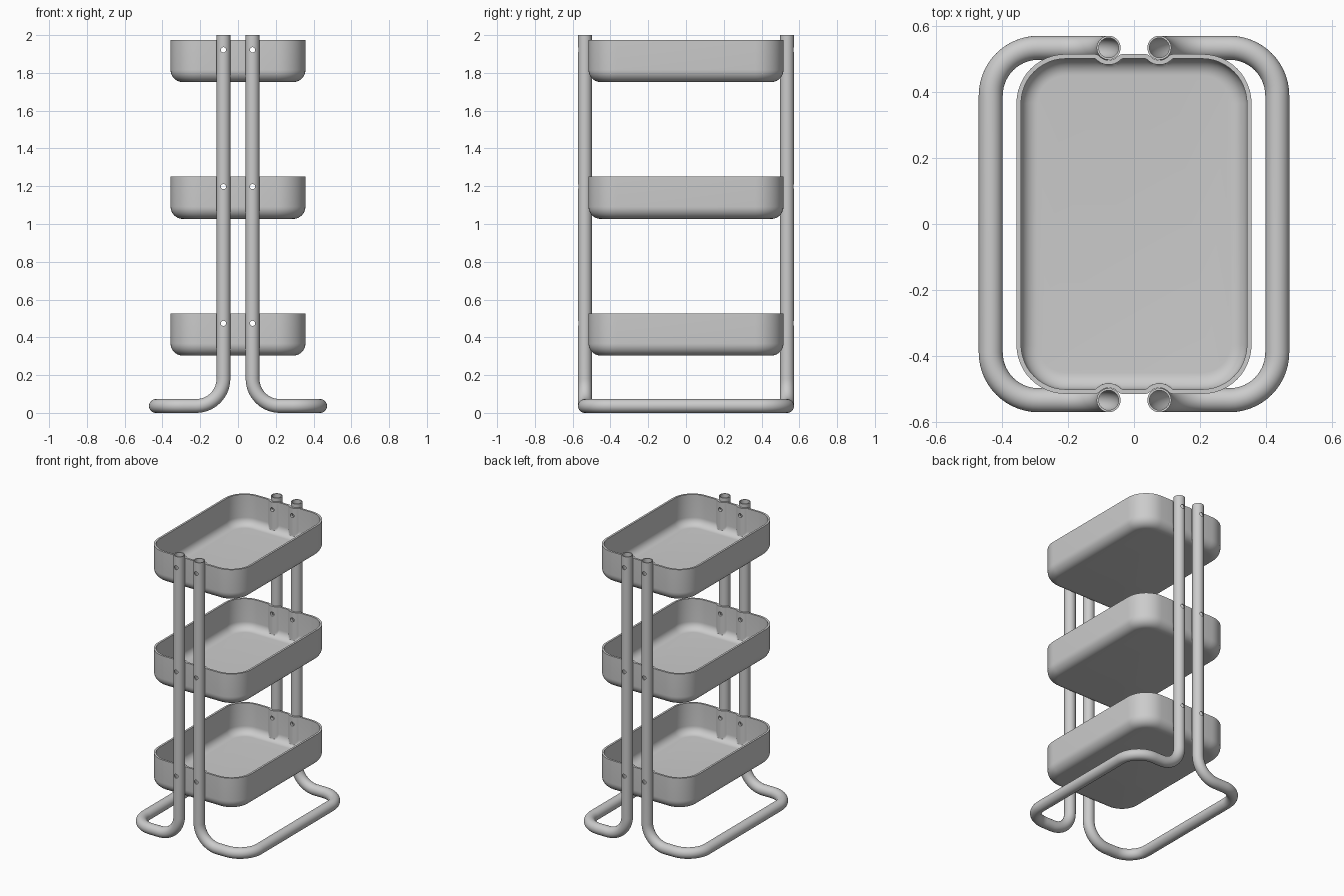
import bpy, bmesh
from math import sin, cos, pi, atan2, sqrt
from mathutils import Vector

if "Cube" in bpy.data.objects:
    bpy.data.objects.remove(bpy.data.objects["Cube"])

TUBE_X, TUBE_Y, TUBE_R, BORE_R = 0.077, 0.535, 0.0365, 0.030
BX, BY, CORNER, WALL, FILLET, HEIGHT = 0.357, 0.516, 0.15, 0.014, 0.065, 0.224
SCOOP_R, BLEND = 0.0375, 0.025
SHELVES = {"bottom_basket": 0.303, "middle_basket": 1.027, "top_basket": 1.751}
HOLES = [z + 0.171 for z in SHELVES.values()]


def loft(name, rings, closed=False):
    """Skin a list of equal-length point rings, capped or closed on itself."""
    bm = bmesh.new()
    vs = [[bm.verts.new(p) for p in r] for r in rings]
    n = len(vs[0])
    for i in range(len(vs) if closed else len(vs) - 1):
        a, b = vs[i], vs[(i + 1) % len(vs)]
        for j in range(n):
            k = (j + 1) % n
            bm.faces.new((a[j], a[k], b[k], b[j]))
    if not closed:
        bm.faces.new(vs[0])
        bm.faces.new(vs[-1])
    bmesh.ops.recalc_face_normals(bm, faces=bm.faces)
    me = bpy.data.meshes.new(name)
    bm.to_mesh(me)
    bm.free()
    ob = bpy.data.objects.new(name, me)
    bpy.context.collection.objects.link(ob)
    return ob


def scoop(t):
    """Half profile (u, y) of the dent around a tube, wall offset t."""
    dy = TUBE_Y - BY + BLEND
    u0 = sqrt((SCOOP_R + BLEND) ** 2 - dy ** 2)
    amax = atan2(u0, dy)
    arc = [(sin(amax * i / 6) * (SCOOP_R + t), TUBE_Y - cos(amax * i / 6) * (SCOOP_R + t))
           for i in range(7)]
    for i in range(1, 6):
        a = amax * (1 - i / 5)
        arc.append((u0 - sin(a) * (BLEND - t), BY - BLEND + cos(a) * (BLEND - t)))
    return arc


def outline(t, e, z):
    """Basket outline inset by wall offset t and bottom rounding e."""
    half = scoop(t)
    top = BY - t - e
    dent = [(u, min(y, top)) for u, y in half]
    end = [(-u, y) for u, y in dent[:0:-1]] + dent
    q = [(TUBE_X + u, y) for u, y in end]
    r = CORNER - t - e
    for i in range(13):
        a = pi / 2 * (1 - i / 12)
        q.append((BX - CORNER + r * cos(a), BY - CORNER + r * sin(a)))
    right = q + [(x, -y) for x, y in reversed(q)]
    return [(x, y, z) for x, y in right + [(-x, y) for x, y in reversed(right)]]


def basket(name, z0):
    def shell(t):
        f = FILLET - t
        rings = [outline(t, 0, z0 + HEIGHT)]
        for i in range(11):
            a = pi / 2 * i / 10
            rings.append(outline(t, f * (1 - cos(a)), z0 + FILLET - f * sin(a)))
        return rings
    return loft(name, shell(0)[::-1] + shell(WALL))


def tube(name, s):
    """Hollow bent tube: two uprights joined by a floor loop."""
    x0, x1, y, z = TUBE_X, 0.435, TUBE_Y, TUBE_R
    c = [Vector(p) for p in ((s*x0, -y, 2), (s*x0, -y, z), (s*x1, -y, z),
                             (s*x1, y, z), (s*x0, y, z), (s*x0, y, 2))]
    down, up = Vector((0, 0, -1)), Vector((0, 0, 1))
    levels = sorted([h + d for h in HOLES for d in (-0.03, 0.03)])
    path = [(c[0], down)] + [(Vector((s*x0, -y, h)), down) for h in reversed(levels)]
    r = 0.145
    for i in range(1, 5):
        a, b = (c[i-1] - c[i]).normalized(), (c[i+1] - c[i]).normalized()
        for k in range(15):
            th = pi / 2 * k / 14
            path.append((c[i] + a*r*(1 - sin(th)) + b*r*(1 - cos(th)), b*sin(th) - a*cos(th)))
    path += [(Vector((s*x0, y, h)), up) for h in levels] + [(c[5], up)]
    n, last = Vector((1, 0, 0)), down
    outer, inner = [], []
    for p, t in path:
        n = last.rotation_difference(t) @ n
        last = t
        m = t.cross(n)
        for rad, out in ((TUBE_R, outer), (BORE_R, inner)):
            out.append([p + rad * (n*cos(2*pi*j/32) + m*sin(2*pi*j/32)) for j in range(32)])
    return loft(name, outer + inner[::-1], closed=True)


parts = [basket(n, z) for n, z in SHELVES.items()]
parts += [tube("right_tube_frame", 1), tube("left_tube_frame", -1)]

# screw holes straight through tubes and basket walls
cutters = []
for h in HOLES:
    for s in (-1, 1):
        cutters.append(loft("hole_cutter", [
            [(s*TUBE_X + 0.014*cos(2*pi*j/20), yy, h + 0.014*sin(2*pi*j/20)) for j in range(20)]
            for yy in (-0.7, 0.7)]))
bpy.ops.object.select_all(action='DESELECT')
for o in cutters:
    o.select_set(True)
bpy.context.view_layer.objects.active = cutters[0]
bpy.ops.object.join()
cutter = cutters[0]

for ob in parts:
    bpy.ops.object.select_all(action='DESELECT')
    ob.select_set(True)
    bpy.context.view_layer.objects.active = ob
    mod = ob.modifiers.new("screw_holes", 'BOOLEAN')
    mod.operation, mod.solver, mod.object = 'DIFFERENCE', 'EXACT', cutter
    bpy.ops.object.modifier_apply(modifier=mod.name)
    bpy.ops.object.shade_smooth_by_angle(angle=0.6)
bpy.data.objects.remove(cutter)
